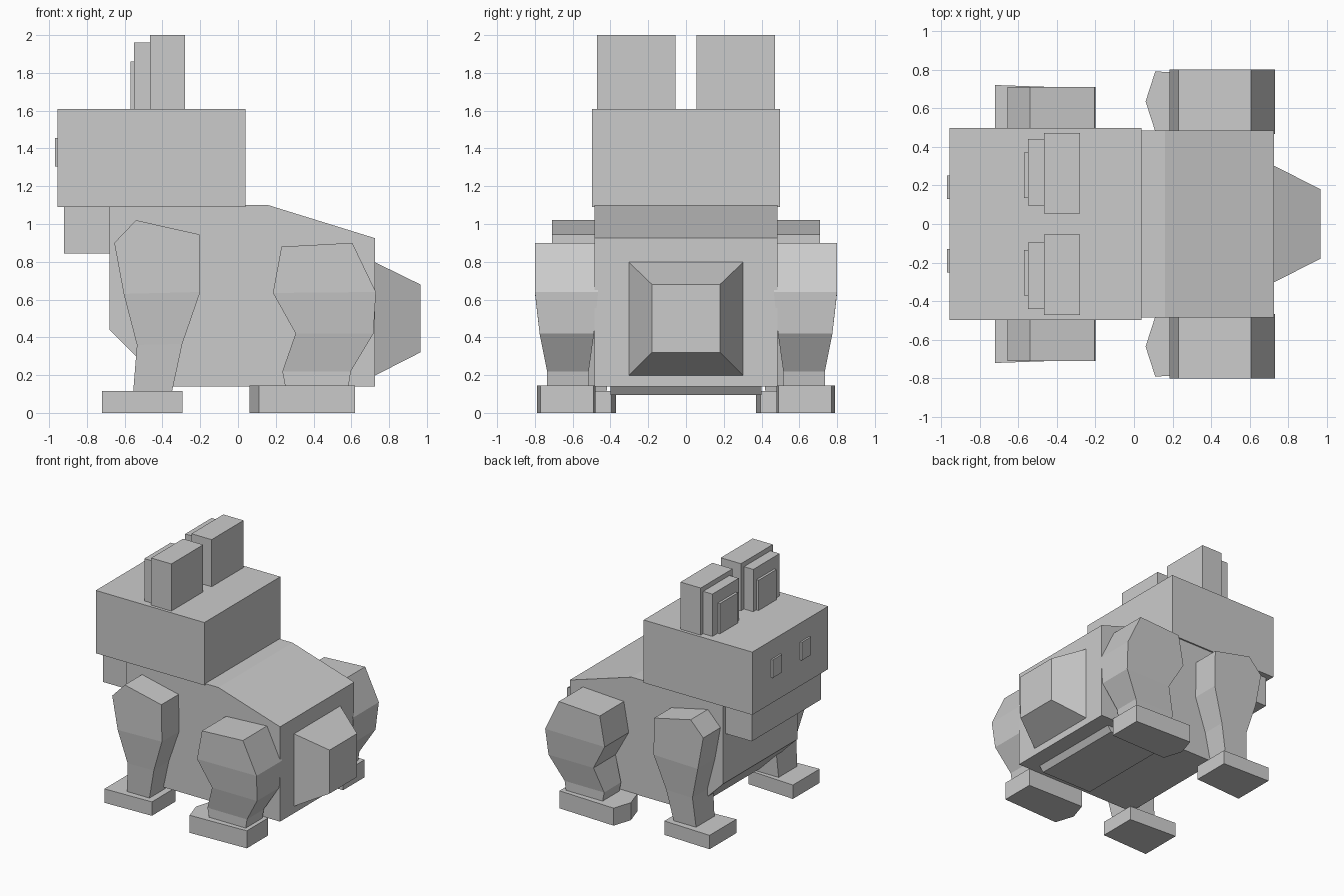
import bpy
import bmesh

if "Cube" in bpy.data.objects:
    bpy.data.objects.remove(bpy.data.objects["Cube"], do_unlink=True)

GREY = (0.6, 0.6, 0.6, 1.0)
mat = bpy.data.materials.new("plain grey")
mat.use_nodes = True
mat.diffuse_color = GREY
mat.node_tree.nodes["Principled BSDF"].inputs["Base Color"].default_value = GREY


def loft(name, rings):
    """Join matching rings of points into a closed, flat-faced solid."""
    bm = bmesh.new()
    loops = [[bm.verts.new(p) for p in ring] for ring in rings]
    for a, b in zip(loops, loops[1:]):
        for i in range(len(a)):
            j = (i + 1) % len(a)
            bm.faces.new((a[i], a[j], b[j], b[i]))
    bm.faces.new(loops[0])
    bm.faces.new(loops[-1])
    bmesh.ops.recalc_face_normals(bm, faces=bm.faces)
    mesh = bpy.data.meshes.new(name)
    bm.to_mesh(mesh)
    bm.free()
    mesh.materials.append(mat)
    obj = bpy.data.objects.new(name, mesh)
    bpy.context.scene.collection.objects.link(obj)
    return obj


def rect(y0, y1, z0, z1, x):
    return [(x, y0, z0), (x, y1, z0), (x, y1, z1), (x, y0, z1)]


def box(name, x0, x1, y0, y1, z0, z1):
    return loft(name, [rect(y0, y1, z0, z1, x) for x in (x0, x1)])


def leg(name, side, rings):
    """Each ring: front x, back x, inner y, outer y, front z, back z."""
    loft(name, [[(xf, side * yi, zf), (xb, side * yi, zb),
                 (xb, side * yo, zb), (xf, side * yo, zf)]
                for xf, xb, yi, yo, zf, zb in rings])


def foot(name, side, outline, height):
    loft(name, [[(x, side * y, z) for x, y in outline] for z in (0, height)])


# Body: side profile extruded across the width
profile = [(-0.68, 1.09), (-0.6, 1.1), (0.16, 1.1), (0.725, 0.925),
           (0.725, 0.14), (-0.38, 0.14), (-0.68, 0.44)]
loft("body", [[(x, y, z) for x, z in profile] for y in (-0.485, 0.485)])

# Belly plate with a sloping rear edge
loft("belly_plate", [
    [(0.1, -0.4, z), (x, -0.4, z), (x, 0.4, z), (0.1, 0.4, z)]
    for x, z in ((0.6, 0.15), (0.56, 0.095))])

# Tapered tail
loft("tail", [rect(-0.305, 0.305, 0.195, 0.8, 0.72),
              rect(-0.18, 0.18, 0.32, 0.68, 0.965)])

# Head and muzzle
box("head", -0.955, 0.04, -0.497, 0.497, 1.09, 1.61)
box("muzzle", -0.92, -0.64, -0.453, 0.453, 0.845, 1.1)

# Parts repeated on both sides
FORE = [(-0.555, -0.35, 0.42, 0.66, 0.11, 0.11),
        (-0.535, -0.295, 0.41, 0.68, 0.36, 0.365),
        (-0.605, -0.2, 0.4, 0.71, 0.63, 0.64),
        (-0.655, -0.203, 0.4, 0.71, 0.9, 0.82),
        (-0.54, -0.205, 0.4, 0.71, 1.02, 0.945)]
HIND = [(0.25, 0.585, 0.515, 0.735, 0.14, 0.14),
        (0.235, 0.597, 0.515, 0.735, 0.22, 0.22),
        (0.305, 0.717, 0.487, 0.775, 0.42, 0.42),
        (0.185, 0.73, 0.465, 0.8, 0.635, 0.64),
        (0.23, 0.605, 0.465, 0.8, 0.88, 0.9)]
for side, tag in ((-1, "near"), (1, "far")):
    def pair(name, x0, x1, y0, y1, z0, z1):
        box(f"{name}_{tag}", x0, x1, side * y0, side * y1, z0, z1)

    pair("eye", -0.97, -0.95, 0.13, 0.25, 1.305, 1.455)
    pair("ear", -0.465, -0.28, 0.055, 0.472, 1.6, 2.0)
    pair("ear_front", -0.55, -0.465, 0.095, 0.44, 1.6, 1.96)
    pair("inner_ear", -0.57, -0.55, 0.135, 0.37, 1.6, 1.86)
    leg(f"fore_leg_{tag}", side, FORE)
    leg(f"hind_leg_{tag}", side, HIND)
    foot(f"fore_foot_{tag}", side,
         [(-0.72, 0.37), (-0.295, 0.395), (-0.295, 0.705), (-0.72, 0.72)], 0.115)
    foot(f"hind_foot_{tag}", side,
         [(0.06, 0.635), (0.11, 0.48), (0.62, 0.49), (0.62, 0.77), (0.11, 0.79)], 0.145)
